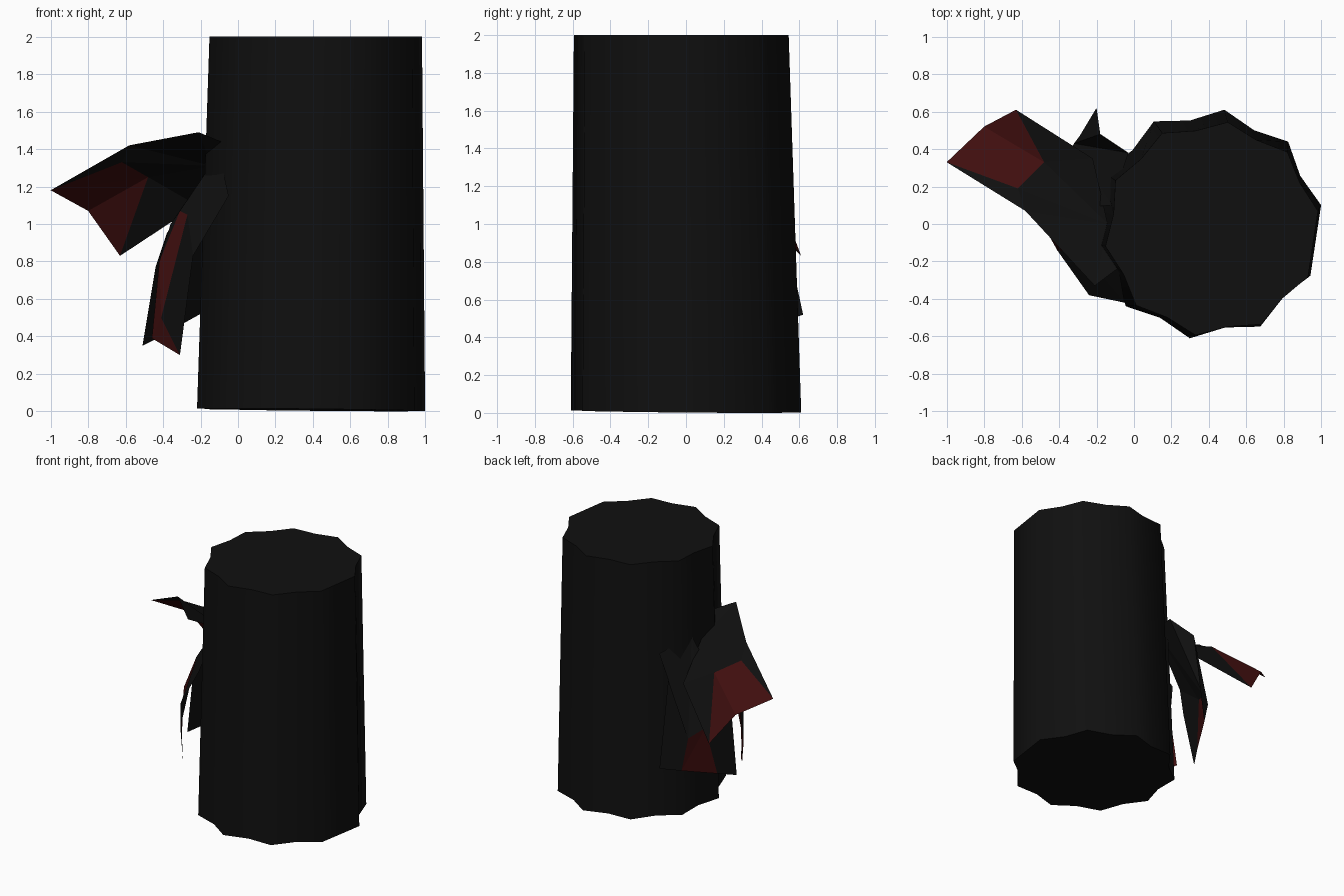
import bpy
import bmesh
import math
from mathutils import Vector

default_cube = bpy.data.objects.get("Cube")
if default_cube:
    bpy.data.objects.remove(default_cube, do_unlink=True)


def make_material(name, colour):
    material = bpy.data.materials.new(name)
    material.use_nodes = True
    material.diffuse_color = (*colour, 1)
    shader = material.node_tree.nodes["Principled BSDF"]
    shader.inputs["Base Color"].default_value = (*colour, 1)
    shader.inputs["Roughness"].default_value = 0.9
    return material


BLACK = make_material("soot black", (0.005, 0.005, 0.005))
RED = make_material("dark red", (0.05, 0.0045, 0.0045))


def add_object(name, mesh_builder):
    mesh = bpy.data.meshes.new(name)
    mesh_builder.to_mesh(mesh)
    mesh_builder.free()
    mesh.materials.append(BLACK)
    mesh.materials.append(RED)
    thing = bpy.data.objects.new(name, mesh)
    bpy.context.collection.objects.link(thing)
    return thing


def fluted_ring(builder, centre, outer, inner, lobes=10, start=9.4, tilt=0.0):
    """One closed ring whose radius alternates between ridge and groove."""
    ring = []
    for step in range(lobes * 2):
        angle = math.radians(start) + math.pi * step / lobes
        radius = inner if step % 2 else outer
        if step == lobes * 2 - 1:
            radius = outer * math.cos(math.pi / lobes)
        offset = Vector((math.cos(angle), math.sin(angle), 0)) * radius
        offset.z = tilt * (1 - math.cos(angle - math.radians(40)))
        ring.append(builder.verts.new(Vector(centre) + offset))
    return ring


def build_trunk():
    """Tapered, slightly leaning trunk with shallow flutes and flat ends."""
    builder = bmesh.new()
    bottom = fluted_ring(builder, (0.39, 0, 0), 0.617, 0.56, tilt=0.008)
    top = fluted_ring(builder, (0.415, -0.025, 2), 0.575, 0.53)
    count = len(bottom)
    for i in range(count):
        j = (i + 1) % count
        builder.faces.new((bottom[i], bottom[j], top[j], top[i]))
    builder.faces.new(top)
    builder.faces.new(list(reversed(bottom)))
    return add_object("trunk", builder)


def build_leaf(name, points, black_faces, red_faces):
    """Thin folded leaf; every face is a word made of point letters."""
    builder = bmesh.new()
    corner = {key: builder.verts.new(place) for key, place in points.items()}
    for words, index in ((black_faces, 0), (red_faces, 1)):
        for word in words.split():
            face = builder.faces.new([corner[letter] for letter in word])
            face.material_index = index
    bmesh.ops.recalc_face_normals(builder, faces=builder.faces[:])
    return add_object(name, builder)


trunk = build_trunk()
bpy.ops.object.select_all(action="DESELECT")
trunk.select_set(True)
bpy.context.view_layer.objects.active = trunk
bpy.ops.object.shade_smooth_by_angle(angle=math.radians(60))

# Broad upper leaf reaching outward, red at its tip
build_leaf(
    "upper_leaf",
    {
        "a": (-1, 0.33, 1.18),
        "b": (-0.8, 0.52, 1.07),
        "c": (-0.63, 0.61, 0.83),
        "d": (-0.48, 0.33, 1.25),
        "e": (-0.62, 0.19, 1.33),
        "f": (-0.58, 0.07, 1.42),
        "g": (-0.21, -0.33, 1.49),
        "h": (-0.09, -0.24, 1.44),
        "i": (-0.22, 0.35, 1.1),
        "j": (-0.14, 0, 1.31),
    },
    black_faces="afe efj fgj ghj ejd jid dic",
    red_faces="aed adb bdc",
)

# Hanging leaf toward the back, red along its lower edge
build_leaf(
    "back_leaf",
    {
        "l": (-0.03, 0.38, 1.3),
        "m": (-0.18, 0.48, 1.17),
        "k": (-0.2, 0.62, 0.52),
        "p": (-0.29, 0.47, 0.47),
        "q": (-0.43, 0.22, 0.39),
        "n": (-0.51, 0.09, 0.35),
        "a": (-0.32, 0.43, 0.72),
        "b": (-0.38, 0.3, 0.77),
        "s": (-0.44, 0.05, 0.77),
        "u": (-0.38, 0.08, 0.95),
        "t": (-0.12, 0.1, 1.36),
    },
    black_faces="mkpa qnsb lma lat tab tbu ubs",
    red_faces="pqb pba",
)

# Hanging leaf toward the front, folded lengthwise with a red strip
build_leaf(
    "front_leaf",
    {
        "s": (-0.46, -0.05, 0.39),
        "p": (-0.31, -0.25, 0.3),
        "v": (-0.41, -0.14, 0.5),
        "w": (-0.27, -0.16, 1.05),
        "x": (-0.31, -0.08, 1.07),
        "y": (-0.42, -0.08, 0.8),
        "r": (-0.24, -0.38, 0.83),
        "o": (-0.05, -0.42, 1.15),
        "t": (-0.1, -0.12, 1.38),
        "u": (-0.36, 0.02, 1.0),
    },
    black_faces="pvr vwr wro wot xwt xtu xuy",
    red_faces="spv svy vwy wxy",
)
